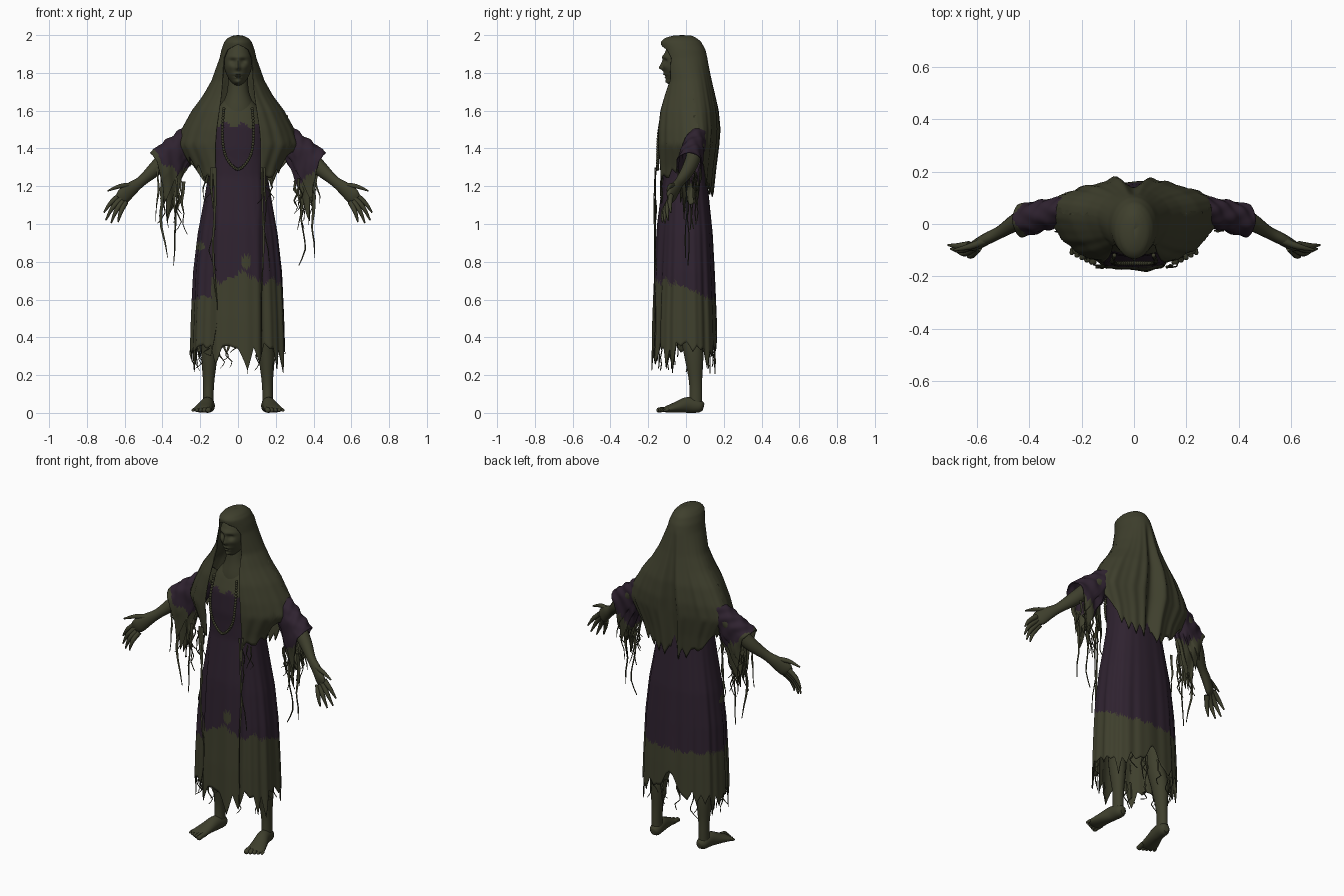
import bpy, bmesh, math, random
from mathutils import Vector

random.seed(4)
if "Cube" in bpy.data.objects:
    bpy.data.objects.remove(bpy.data.objects["Cube"])


def material(name, rgb):
    m = bpy.data.materials.new(name)
    m.use_nodes = True
    m.diffuse_color = (*rgb, 1)
    m.node_tree.nodes["Principled BSDF"].inputs["Base Color"].default_value = (*rgb, 1)
    return m


OLIVE = material("mouldy olive", (0.049, 0.05, 0.026))
PURPLE = material("faded purple", (0.028, 0.016, 0.029))


def finish(name, bm, rule=None, thickness=0):
    """Turn a bmesh into a smooth object; rule(centre) is true for purple faces."""
    bmesh.ops.recalc_face_normals(bm, faces=bm.faces)
    for f in bm.faces:
        f.smooth = True
        f.material_index = int(bool(rule and rule(f.calc_center_median())))
    me = bpy.data.meshes.new(name)
    bm.to_mesh(me)
    bm.free()
    me.set_sharp_from_angle(angle=math.radians(50))
    ob = bpy.data.objects.new(name, me)
    bpy.context.collection.objects.link(ob)
    me.materials.append(OLIVE)
    me.materials.append(PURPLE)
    if thickness:
        ob.modifiers.new("cloth", "SOLIDIFY").thickness = thickness


def loft(bm, rings, closed=True, caps=False):
    vs = [[bm.verts.new(p) for p in r] for r in rings]
    n = len(vs[0])
    for a, b in zip(vs, vs[1:]):
        for j in range(n if closed else n - 1):
            k = (j + 1) % n
            bm.faces.new((a[j], a[k], b[k], b[j]))
    if caps:
        bm.faces.new(vs[0])
        bm.faces.new(vs[-1][::-1])


def interp(table, z):
    """Row of values at height z from a table sorted downwards."""
    for a, b in zip(table, table[1:]):
        if z >= b[0]:
            f = min(1, max(0, (a[0] - z) / (a[0] - b[0])))
            return [p + (q - p) * f for p, q in zip(a[1:], b[1:])]
    return table[-1][1:]


def spline(pts, n=5):
    """Catmull-Rom through points of any dimension."""
    p = [pts[0], *pts, pts[-1]]
    out = []
    for a, b, c, d in zip(p, p[1:], p[2:], p[3:]):
        for i in range(n):
            t = i / n
            out.append([0.5 * (2 * q + (r - o) * t + (2 * o - 5 * q + 4 * r - s) * t * t
                        + (3 * q - o - 3 * r + s) * t ** 3) for o, q, r, s in zip(a, b, c, d)])
    return out + [list(pts[-1])]


def tube(bm, pts, side=1, ref=(0, 0, 1), seg=14, n=5):
    """Tapered limb through (x, y, z, width, height) points."""
    pts = spline(pts, n)
    pos = [Vector((p[0] * side, p[1], p[2])) for p in pts]
    rings = []
    for i, p in enumerate(pts):
        tan = (pos[min(i + 1, len(pos) - 1)] - pos[max(i - 1, 0)]).normalized()
        across = tan.cross(Vector(ref)).normalized()
        up = across.cross(tan)
        rings.append([pos[i] + across * p[3] * math.cos(math.tau * j / seg)
                      + up * p[4] * math.sin(math.tau * j / seg) for j in range(seg)])
    loft(bm, rings, caps=True)


def rag(bm, x, y, z, length, w):
    """Wavering thread of torn cloth hanging from a point."""
    u = random.uniform
    pts = [(x + u(-.012, .012) * i / 2, y + u(-.006, .006), z - length * i / 5,
            w * (1 - i / 6) * u(.6, 1.2), .003) for i in range(6)]
    tube(bm, pts, ref=(0, 1, 0), seg=5, n=2)


def teeth(n, step, low, high):
    """Ragged hem depths: random teeth joined by slopes."""
    keys = [random.uniform(low, high) * (1 if i % 2 else .3) for i in range(n // step)]
    m = len(keys)
    return [keys[i // step % m] + (keys[(i // step + 1) % m] - keys[i // step % m])
            * (i % step) / step for i in range(n)]


# Dress: boxy oval sections, folds deepening to a torn hem
DRESS = [(1.68, .055, -.05, .06), (1.6, .12, -.09, .1), (1.52, .15, -.12, .12),
         (1.4, .152, -.125, .115), (1.25, .158, -.115, .11), (1.1, .183, -.125, .125),
         (.95, .21, -.135, .14), (.75, .232, -.145, .15), (.5, .243, -.155, .16), (.2, .252, -.16, .168)]
N, ROWS = 144, 80
hem = teeth(N, 3, .02, .19)
rings = []
for i in range(ROWS + 1):
    k = i / ROWS
    ring = []
    for j in range(N):
        a = math.tau * j / N
        s, c = math.sin(a), math.cos(a)
        slit = .09 * math.exp(-((a if a < math.pi else a - math.tau) / .12) ** 2)
        z = 1.68 - k * (1.68 - .39 + hem[j] - slit)
        rx, yf, yb = interp(DRESS, z)
        low = min(1, max(0, (1.35 - z) / .7))
        fold = 1 + low * (.018 * math.sin(11 * a) + .012 * math.sin(23 * a + 1))
        x = rx * math.copysign(abs(s) ** .8, s) * fold
        y = (yf + yb) / 2 + (yb - yf) / 2 * math.copysign(abs(c) ** .8, c) * fold
        if c < 0:  # raised front panel
            y -= .02 * min(1, low * 2) / (1 + math.exp((abs(x) - .12) * 250))
        ring.append((x, y, z))
    rings.append(ring)


def dress_purple(p):
    low = .6 if p.x < -.14 or p.y > .12 else .66 - .38 * p.y
    low += .025 * math.sin(31 * p.x + 1) * (p.y < -.1) + .008 * math.sin(83 * p.x)
    patches = ((.04, .8, .03), (-.2, .88, .025))
    patch = p.y < 0 and any(math.hypot(p.x - x, p.z - z) < r for x, z, r in patches)
    return low < p.z < 1.525 + .012 * math.sin(70 * p.x) and not patch


bm = bmesh.new()
loft(bm, rings)
finish("dress", bm, dress_purple, .004)

bm = bmesh.new()
for i in range(22):
    a = random.uniform(0, math.tau)
    rag(bm, .24 * math.sin(a), .15 * math.cos(a), .4, random.uniform(.08, .2), .008)
finish("dress_hem_threads", bm)

# Veil: open-fronted hood draped over shoulders; columns are z, half width, front, back, opening
VEIL = [(2, .001, -.022, -.02, 0), (1.997, .028, -.07, .03, 0), (1.985, .054, -.112, .055, 0),
        (1.965, .072, -.133, .08, 0), (1.95, .078, -.132, .088, 0), (1.925, .087, -.126, .102, .054),
        (1.88, .097, -.12, .114, .074), (1.76, .14, -.11, .135, .082), (1.68, .185, -.13, .152, .088),
        (1.6, .245, -.15, .168, .1), (1.5, .3, -.16, .174, .115), (1.42, .33, -.16, .168, .12),
        (1.3, .265, -.155, .152, .12), (1.1, .205, -.15, .13, .12)]
N, ROWS = 150, 56
hem = teeth(N + 1, 3, -.02, .07)
rings = []
for i in range(ROWS + 1):
    k = (i / ROWS) ** 1.4
    ring = []
    for j in range(N + 1):
        u = 2 * j / N - 1
        side_rise = .2 * abs(math.sin(2.65 * u)) ** (6 if abs(u) < .59 else 3)
        z = 2 - k * (2 - 1.21 - side_rise + hem[j])
        rx, yf, yb, opening = interp(VEIL, z)
        a = u * (math.pi - math.asin(min(1, opening / rx)))
        s, c = abs(math.sin(a)), math.cos(a)
        low = min(1, max(0, (1.9 - z) / .4))
        fold = 1 + low * (.022 * math.sin(17 * a) + .016 * math.sin(29 * a + 2)) * abs(c)
        ry = (yb - yf) / 2 * fold - low * (.04 * math.exp(-(a / .12) ** 2)
                                           - .01 * math.exp(-((abs(a) - .24) / .1) ** 2))
        y = (yf + yb) / 2 + ry * c + low * s ** 4 * (.055 if c < 0 else .04)
        ring.append((rx * math.sin(a) * (1 + (fold - 1) * .5), y, z))
    rings.append(ring)
bm = bmesh.new()
loft(bm, rings, closed=False)
bmesh.ops.remove_doubles(bm, verts=bm.verts, dist=.0015)
finish("veil", bm, None, .005)

# Long threads trailing from the front edges of the veil
bm = bmesh.new()
for s in (-1, 1):
    rag(bm, s * .125, -.165, 1.3, 1.0, .01)
    rag(bm, s * .14, -.16, 1.3, .55, .008)
    for i in range(3):
        rag(bm, s * (.13 + .025 * i), -.13, 1.25, .14, .006)
finish("veil_threads", bm)

# Head: sphere with a narrowed jaw and pushed features (x, z, width, height, amount)
FEATURES = [(0, .035, .06, .012, .008), (.028, .012, .016, .013, -.014), (-.028, .012, .016, .013, -.014),
            (0, -.012, .009, .026, .014), (0, -.024, .014, .009, .013), (0, -.058, .024, .007, .009),
            (0, -.066, .025, .003, -.006), (0, -.074, .02, .006, .008), (0, -.1, .024, .016, .022),
            (.038, -.018, .016, .014, .005), (-.038, -.018, .016, .014, .005)]
bm = bmesh.new()
bmesh.ops.create_uvsphere(bm, u_segments=72, v_segments=60, radius=1)
for v in bm.verts:
    x, y, z = v.co.x * .074, v.co.y * .092, v.co.z * .125
    if z < 0:
        x *= 1 - .3 * (z / .125) ** 2
    if y < 0:
        for fx, fz, w, h, amount in FEATURES:
            y -= amount * math.exp(-((x - fx) / w) ** 2 - ((z - fz) / h) ** 2)
    v.co = (x, y - .03, z + 1.85)
finish("head", bm)

bm = bmesh.new()
tube(bm, [(0, -.01, 1.8, .052, .052), (0, -.015, 1.7, .058, .056), (0, -.01, 1.62, .09, .08),
          (0, 0, 1.54, .12, .1)], ref=(0, 1, 0), seg=32)
finish("neck", bm)

# Necklace: long loop of beads
bm = bmesh.new()
loop = [(-.075, -.12, 1.61), (-.083, -.145, 1.48), (-.065, -.15, 1.36), (0, -.15, 1.29)]
loop += [(-x, y, z) for x, y, z in loop[-2::-1]]
for p in spline(loop, 9):
    ball = bmesh.ops.create_icosphere(bm, subdivisions=2, radius=.0085)
    bmesh.ops.translate(bm, verts=ball["verts"], vec=p)
finish("necklace", bm)


def left_sleeve_purple(p):
    ragged = .015 * math.sin(60 * p.y + 1) + .01 * math.sin(90 * p.x)
    return p.z > max(1.2, 1.25 + 1.15 * (p.x - .36)) + ragged


def right_sleeve_purple(p):
    ragged = .02 * math.sin(60 * p.x) + .02 * math.sin(50 * p.y)
    return p.z > 1.265 + ragged and -p.x - p.z < -.92 + ragged


for s, side, purple in ((1, "left", left_sleeve_purple), (-1, "right", right_sleeve_purple)):
    # Arm, palm and pointed fingers
    bm = bmesh.new()
    tube(bm, [(.2, .06, 1.5, .05, .055), (.33, .052, 1.4, .042, .045), (.43, .018, 1.3, .036, .04),
              (.51, -.03, 1.228, .024, .028), (.56, -.055, 1.19, .023, .036),
              (.605, -.08, 1.15, .02, .042), (.625, -.088, 1.13, .01, .028)], s)
    finish(side + "_arm", bm)
    bm = bmesh.new()
    fingers = [((.63, -.08, 1.15), (.675, -.085, 1.11), (.71, -.08, 1.06)),
               ((.62, -.085, 1.135), (.665, -.1, 1.085), (.7, -.095, 1.02)),
               ((.61, -.09, 1.12), (.645, -.112, 1.07), (.672, -.11, 1.005)),
               ((.595, -.09, 1.115), (.62, -.12, 1.065), (.635, -.125, 1.01)),
               ((.56, -.06, 1.205), (.625, -.085, 1.2), (.69, -.1, 1.175))]
    for f in fingers:
        tube(bm, [(*p, r, r) for p, r in zip(f, (.015, .012, .004))], s, seg=10, n=4)
    finish(side + "_fingers", bm)

    # Sleeve: wrinkled tube whose underside droops into a torn cuff
    M, T = 60, 40
    droop = teeth(M, 2, .04, .16)
    rings = []
    for i in range(T + 1):
        t = i / T
        ring = []
        for j in range(M):
            a = math.tau * j / M
            r = (.058 + .014 * t) * (1 + .05 * math.sin(3 * a + 24 * t) + .03 * math.sin(5 * a - 17 * t))
            down = max(0, .15 - math.cos(a)) * (.1 + droop[j] * t) * t ** 1.3
            ring.append((s * (.21 + .21 * t + .65 * r * math.cos(a)), .065 - .05 * t + .88 * r * math.sin(a),
                         1.5 - .175 * t + .76 * r * math.cos(a) - down))
        rings.append(ring)
    bm = bmesh.new()
    loft(bm, rings)
    finish(side + "_sleeve", bm, purple, .004)

    bm = bmesh.new()
    for i in range(14):
        x = random.uniform(.28, .43)
        rag(bm, s * x, random.uniform(-.03, .06), 1.22 + .5 * (x - .28),
            random.choice((.12, .18, .24, .28)), .009)
    rag(bm, s * .335, .01, 1.2, .42, .012)
    rag(bm, s * .4, 0, 1.22, .4, .012)
    finish(side + "_sleeve_threads", bm)

    # Leg and bare foot
    bm = bmesh.new()
    tube(bm, [(.11, .03, .75, .075, .075), (.135, .02, .46, .05, .055), (.15, .04, .32, .045, .052),
              (.155, .05, .18, .031, .036), (.157, .052, .1, .028, .034), (.157, .05, .03, .03, .036)],
         s, ref=(0, 1, 0), seg=20)
    finish(side + "_leg", bm)
    bm = bmesh.new()
    tube(bm, [(.153, .092, .03, .018, .02), (.155, .07, .035, .033, .034), (.163, .01, .042, .036, .042),
              (.178, -.05, .03, .044, .029), (.19, -.1, .019, .05, .018), (.193, -.118, .015, .042, .01)], s, seg=20)
    for i in range(5):
        x, r = .152 + .02 * i, .014 - .0015 * i
        tip = -.155 + .009 * i
        tube(bm, [(x, -.095, .02, r, r), (x + .004, tip + .022, .017, r, r),
                  (x + .006, tip + .006, .013, r, r * .9), (x + .006, tip, .012, r * .5, r * .4)], s, seg=10, n=3)
    finish(side + "_foot", bm)
